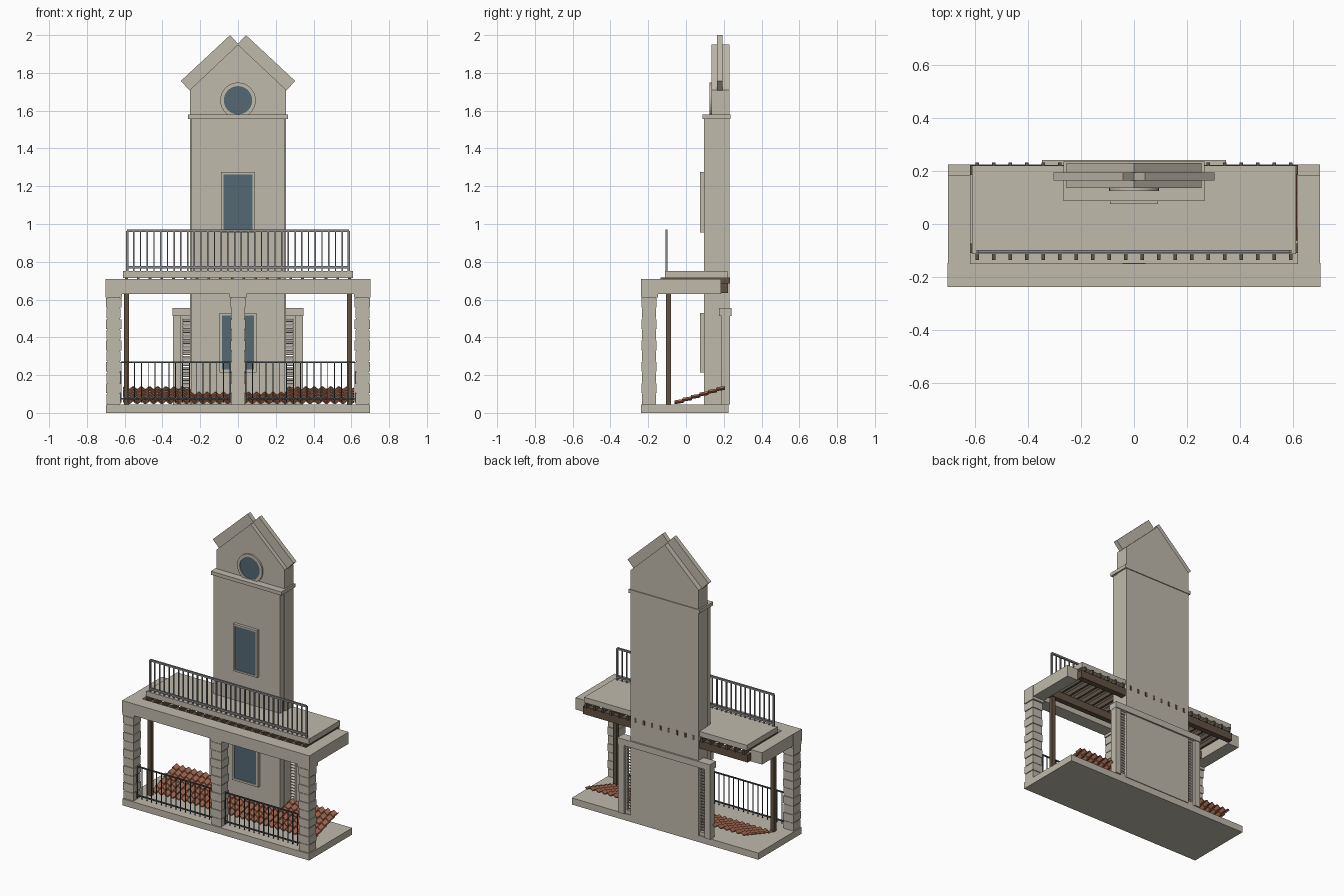
import bpy, bmesh, math
from mathutils import Matrix, Vector

if "Cube" in bpy.data.objects:
    bpy.data.objects.remove(bpy.data.objects["Cube"])


def material(name, rgb):
    m = bpy.data.materials.new(name)
    m.diffuse_color = (*rgb, 1)
    m.use_nodes = True
    m.node_tree.nodes["Principled BSDF"].inputs["Base Color"].default_value = m.diffuse_color
    return m


STONE = material("stone", (0.53, 0.49, 0.41))
GLASS = material("glass", (0.09, 0.14, 0.17))
TILE = material("terracotta", (0.42, 0.16, 0.09))
WOOD = material("dark_wood", (0.12, 0.085, 0.055))
IRON = material("dark_iron", (0.06, 0.07, 0.075))
STEEL = material("grey_steel", (0.25, 0.25, 0.25))


def finish(name, bm, mat):
    bmesh.ops.recalc_face_normals(bm, faces=bm.faces)
    me = bpy.data.meshes.new(name)
    bm.to_mesh(me)
    bm.free()
    me.materials.append(mat)
    ob = bpy.data.objects.new(name, me)
    bpy.context.collection.objects.link(ob)
    return ob


def boxes(name, mat, items):
    """One object from boxes given as (x0, x1, y0, y1, z0, z1)."""
    bm = bmesh.new()
    for x0, x1, y0, y1, z0, z1 in items:
        mtx = Matrix.Translation(((x0 + x1) / 2, (y0 + y1) / 2, (z0 + z1) / 2)) @ \
            Matrix.Diagonal((abs(x1 - x0), y1 - y0, z1 - z0, 1))
        bmesh.ops.create_cube(bm, size=1, matrix=mtx)
    return finish(name, bm, mat)


def prism(name, mat, pts, y0, y1):
    """Extrude an (x, z) outline along y."""
    bm = bmesh.new()
    f = bm.faces.new([bm.verts.new((x, y0, z)) for x, z in pts])
    r = bmesh.ops.extrude_face_region(bm, geom=[f])
    bmesh.ops.translate(bm, vec=(0, y1 - y0, 0),
                        verts=[v for v in r["geom"] if isinstance(v, bmesh.types.BMVert)])
    return finish(name, bm, mat)


def railing(name, mat, x0, x1, y, z0, z1, count, t):
    """Top rail, bottom rail and evenly spaced balusters."""
    parts = [(x0, x1, y - t, y + t, z1 - 2 * t, z1),
             (x0, x1, y - t, y + t, z0, z0 + 2 * t)]
    for i in range(count + 1):
        x = x0 + (x1 - x0) * i / count
        w = t if i in (0, count) else t * 0.6
        parts.append((x - w, x + w, y - w, y + w, z0 - 0.015, z1 - t))
    boxes(name, mat, parts)


def window(name, w, z0, z1, y0, y1, b):
    boxes(name + "_frame", STONE, [
        (-w, -w + b, y0, y1, z0, z1), (w - b, w, y0, y1, z0, z1),
        (-w + b, w - b, y0, y1, z0, z0 + b), (-w + b, w - b, y0, y1, z1 - b, z1)])
    boxes(name + "_glass", GLASS, [(-w + b, w - b, y0 + 0.005, y1, z0 + b, z1 - b)])


# Base slab
boxes("base_slab", STONE, [(-0.7, 0.7, -0.238, 0.224, 0, 0.045)])

# Tower: front layer, main shaft, cornice and gable
boxes("tower_front", STONE, [(-0.25, 0.25, 0.095, 0.136, 0.045, 1.556)])
boxes("tower_shaft", STONE, [(-0.255, 0.255, 0.136, 0.229, 0.045, 1.556)])
boxes("tower_cornice", STONE, [(-0.265, 0.265, 0.087, 0.235, 1.556, 1.58)])
prism("tower_gable", STONE, [(-0.255, 1.58), (0.255, 1.58), (0.255, 1.71),
                             (0, 1.95), (-0.255, 1.71)], 0.136, 0.229)

# Gable coping slabs, leaving a notch at the ridge
for side, s in (("left", -1), ("right", 1)):
    prism("gable_coping_" + side, STONE,
          [(s * 0.255, 1.706), (s * 0.303, 1.757), (s * 0.042, 2.0), (s * -0.004, 1.95)],
          0.163, 0.194)

# Windows
window("upper_window", 0.09, 0.955, 1.275, 0.075, 0.096, 0.012)
window("lower_window", 0.098, 0.215, 0.53, 0.075, 0.096, 0.014)


# Round window: ring and glass disc
bm = bmesh.new()
N = 32
loops = []
for r, y in ((0.094, 0.137), (0.094, 0.125), (0.075, 0.125), (0.075, 0.137)):
    loops.append([bm.verts.new((r * math.cos(2 * math.pi * i / N), y,
                                1.655 + r * math.sin(2 * math.pi * i / N))) for i in range(N)])
for a, b in zip(loops, loops[1:] + loops[:1]):
    for i in range(N):
        j = (i + 1) % N
        bm.faces.new((a[i], a[j], b[j], b[i]))
finish("round_window_ring", bm, STONE)
prism("round_window_glass", GLASS,
      [(0.075 * math.cos(2 * math.pi * i / N), 1.655 + 0.075 * math.sin(2 * math.pi * i / N))
       for i in range(N)], 0.13, 0.137)

# Rusticated columns: core, stacked blocks and capital
for name, cx in (("left", -0.658), ("middle", 0), ("right", 0.658)):
    cy, h = -0.195, 0.04
    step = (0.612 - 0.045) / 10
    parts = [(cx - 0.034, cx + 0.034, cy - 0.034, cy + 0.034, 0.045, 0.615),
             (cx - 0.044, cx + 0.044, cy - 0.042, cy + 0.048, 0.612, 0.632)]
    for i in range(10):
        z = 0.045 + i * step
        w = h if i % 2 else h - 0.003
        parts.append((cx - w, cx + w, cy - w, cy + w, z + 0.003, z + step - 0.003))
    boxes("column_" + name, STONE, parts)

# Stone beams on the columns
boxes("front_beam", STONE, [(-0.702, 0.702, -0.238, -0.148, 0.63, 0.71)])
boxes("side_beams", STONE, [(s * 0.615, s * 0.7, -0.148, 0.185, 0.63, 0.71) for s in (-1, 1)])

# Balcony timberwork: posts, cross beams and joists
boxes("wood_posts", WOOD, [(s * 0.577, s * 0.603, -0.106, -0.08, 0.045, 0.64) for s in (-1, 1)])
boxes("wood_cross_beams", WOOD, [(-0.618, 0.618, -0.11, -0.074, 0.636, 0.688),
                                 (-0.618, 0.618, 0.184, 0.222, 0.636, 0.688)])
boxes("wood_joists", WOOD, [(x - 0.007, x + 0.007, -0.135, 0.232, 0.686, 0.716)
                            for x in (-0.59 + 1.18 * i / 19 for i in range(20))])

# Balcony deck
boxes("balcony_deck", STONE, [(-0.61, 0.61, -0.112, 0.22, 0.714, 0.75)])

# Railings
railing("balcony_railing", STEEL, -0.587, 0.587, -0.103, 0.765, 0.97, 33, 0.006)
for name, s in (("left", -1), ("right", 1)):
    railing("porch_railing_" + name, IRON, min(s * 0.04, s * 0.62), max(s * 0.04, s * 0.62),
            -0.195, 0.07, 0.273, 16, 0.004)

# Sloping roof of overlapping barrel tiles
bm = bmesh.new()
waves, samples, rows = 28, 8, 6
for r in range(rows):
    grid = []
    for end in (0, 1.08):
        t = min((r + end) / rows, 1)
        lift = 0.007 * (1 - end)
        line = []
        for i in range(waves * samples + 1):
            x = -0.61 + 1.22 * i / (waves * samples)
            wave = 0.007 * math.sin(2 * math.pi * i / samples)
            line.append(bm.verts.new((x, -0.062 + 0.267 * t, 0.052 + 0.083 * t + wave + lift)))
        grid.append(line)
    for i in range(waves * samples):
        bm.faces.new((grid[0][i], grid[0][i + 1], grid[1][i + 1], grid[1][i]))
tiles = finish("tile_roof", bm, TILE)
mod = tiles.modifiers.new("thickness", "SOLIDIFY")
mod.thickness = 0.006

# Rear surround: pilasters and lintel
boxes("rear_pilasters", STONE, [(s * 0.302, s * 0.345, 0.188, 0.234, 0.045, 0.515)
                                for s in (-1, 1)])
boxes("rear_lintel", STONE, [(-0.347, 0.347, 0.174, 0.24, 0.513, 0.555)])

# Louvred shutters between pilasters and tower
parts = []
for s in (-1, 1):
    parts += [(s * 0.29, s * 0.303, 0.196, 0.218, 0.045, 0.515),
              (s * 0.25, s * 0.303, 0.196, 0.218, 0.5, 0.515),
              (s * 0.25, s * 0.303, 0.196, 0.218, 0.045, 0.07)]
boxes("shutter_frames", STONE, parts)
bm = bmesh.new()
for s in (-1, 1):
    for i in range(22):
        mtx = Matrix.Translation((s * 0.272, 0.207, 0.08 + i * 0.0195)) @ \
            Matrix.Rotation(math.radians(35), 4, "X") @ Matrix.Diagonal((0.04, 0.02, 0.005, 1))
        bmesh.ops.create_cube(bm, size=1, matrix=mtx)
finish("shutter_slats", bm, STONE)
